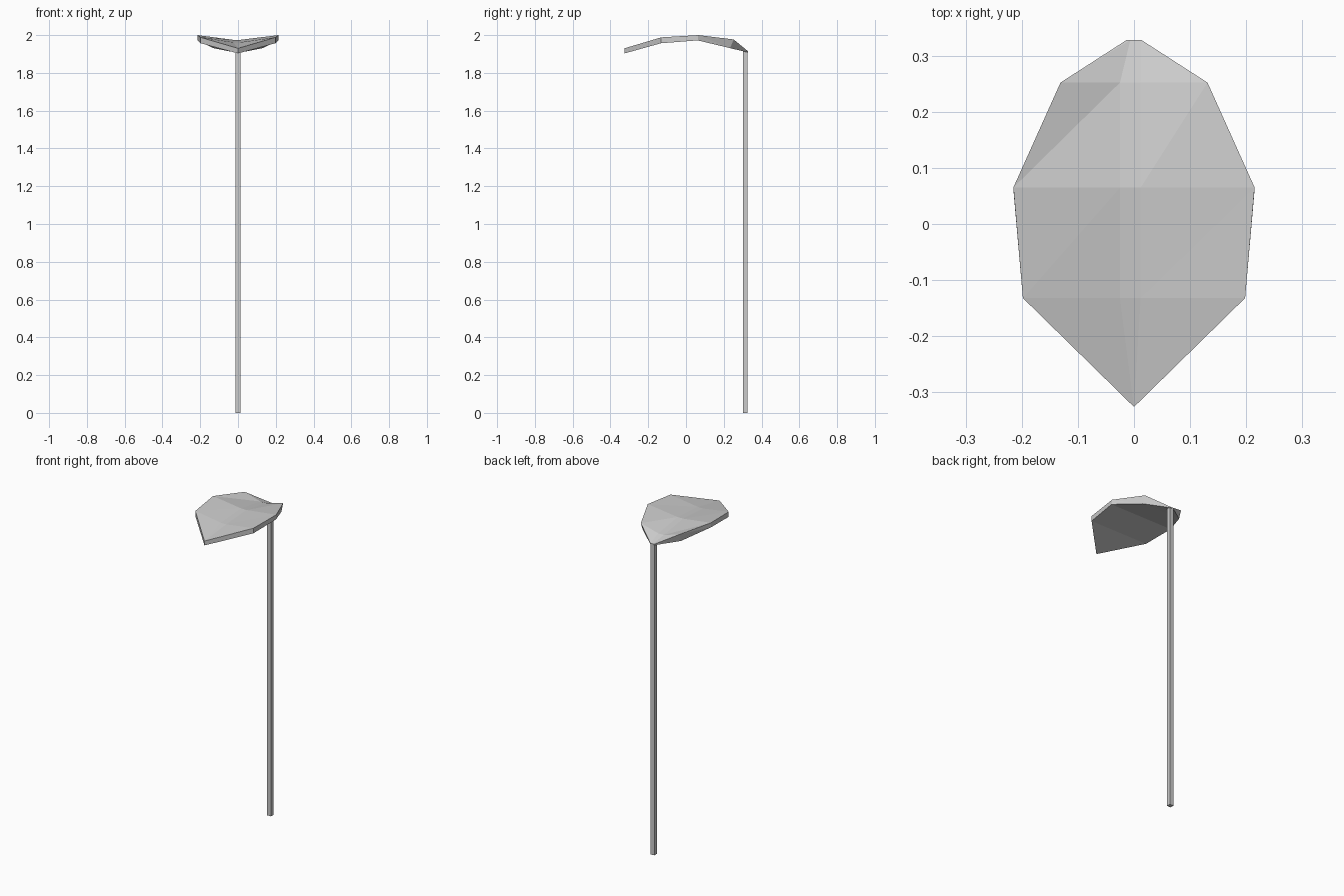
import bpy, bmesh

if "Cube" in bpy.data.objects:
    bpy.data.objects.remove(bpy.data.objects["Cube"])

def finish(name, bm):
    bmesh.ops.remove_doubles(bm, verts=bm.verts, dist=0.0005)
    bmesh.ops.recalc_face_normals(bm, faces=bm.faces)
    mesh = bpy.data.meshes.new(name)
    bm.to_mesh(mesh)
    bm.free()
    ob = bpy.data.objects.new(name, mesh)
    bpy.context.collection.objects.link(ob)
    return ob

# Leaf blade stations: top y, half width, rim z, crease z, bottom y, bottom z
stations = [
    (-0.326, 0.000, 1.930, 1.930, -0.326, 1.903),
    (-0.132, 0.198, 1.988, 1.962, -0.132, 1.957),
    (0.065, 0.215, 2.000, 1.975, 0.062, 1.972),
    (0.252, 0.131, 1.977, 1.946, 0.234, 1.931),
    (0.328, 0.013, 1.915, 1.915, 0.328, 1.908),
]
bm = bmesh.new()
rings = []
for i, (y, w, rim, crease, yb, zb) in enumerate(stations):
    left, right = (-0.025, 0.012) if 0 < i < 4 else (-w / 2, w / 2)
    ring = [(-w, y, rim), (left, y, crease), (right, y, crease), (w, y, rim),
            (w, yb, zb), (-w, yb, zb)]
    rings.append([bm.verts.new(p) for p in ring])
for a, b in zip(rings, rings[1:]):
    for j in range(6):
        k = (j + 1) % 6
        # split quads so every face is flat
        bm.faces.new((a[j], a[k], b[k]))
        bm.faces.new((a[j], b[k], b[j]))
bm.faces.new(rings[-1])
bmesh.ops.dissolve_degenerate(bm, edges=bm.edges, dist=0.0005)
finish("leaf_blade", bm)

# Square stem
bm = bmesh.new()
bmesh.ops.create_cube(bm, size=1)
for v in bm.verts:
    v.co = (v.co.x * 0.026, 0.314 + v.co.y * 0.024, (v.co.z + 0.5) * 1.912)
finish("stem", bm)
